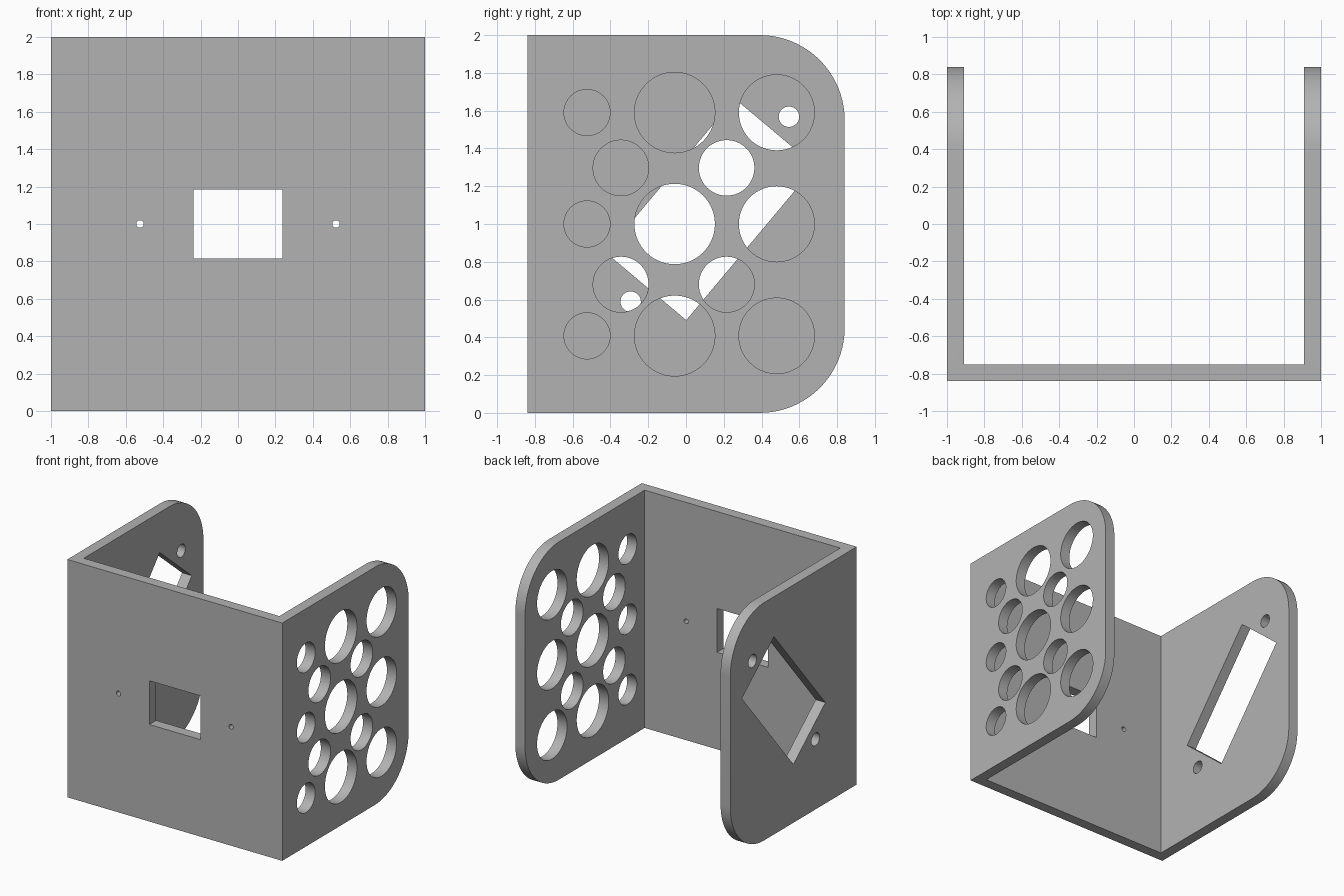
import bpy, bmesh, math
from mathutils import Matrix

if "Cube" in bpy.data.objects:
    bpy.data.objects.remove(bpy.data.objects["Cube"], do_unlink=True)

HALF_DEPTH = 0.84
WALL = 0.09

grey = bpy.data.materials.new("plain grey")
grey.use_nodes = True
grey.diffuse_color = (0.45, 0.45, 0.45, 1)
grey.node_tree.nodes["Principled BSDF"].inputs["Base Color"].default_value = grey.diffuse_color


def new_object(name, bm):
    mesh = bpy.data.meshes.new(name)
    bm.to_mesh(mesh)
    bm.free()
    mesh.materials.append(grey)
    obj = bpy.data.objects.new(name, mesh)
    bpy.context.collection.objects.link(obj)
    return obj


def box(name, centre, size, tilt=0):
    bm = bmesh.new()
    matrix = Matrix.Translation(centre) @ Matrix.Rotation(tilt, 4, "X") @ Matrix.Diagonal((*size, 1))
    bmesh.ops.create_cube(bm, size=1, matrix=matrix)
    return new_object(name, bm)


def drill(name, centre, radius, axis):
    # Cylinder lying along x or y, long enough to pass through one wall
    bm = bmesh.new()
    turn = Matrix.Rotation(math.pi / 2, 4, "Y" if axis == "X" else "X")
    bmesh.ops.create_cone(bm, cap_ends=True, segments=64, radius1=radius, radius2=radius,
                          depth=0.4, matrix=Matrix.Translation(centre) @ turn)
    return new_object(name, bm)


def cut(target, cutter):
    cutter.hide_render = True
    mod = target.modifiers.new("cut", "BOOLEAN")
    mod.operation = "DIFFERENCE"
    mod.solver = "EXACT"
    mod.object = cutter
    bpy.context.view_layer.objects.active = target
    bpy.ops.object.modifier_apply(modifier=mod.name)
    bpy.data.objects.remove(cutter, do_unlink=True)


# Solid block with the two rear horizontal edges rounded
bm = bmesh.new()
bmesh.ops.create_cube(bm, size=1, matrix=Matrix.Translation((0, 0, 1)) @ Matrix.Diagonal((2, 2 * HALF_DEPTH, 2, 1)))
rear = [e for e in bm.edges if all(v.co.y > 0 for v in e.verts)
        and abs(e.verts[0].co.z - e.verts[1].co.z) < 0.01]
bmesh.ops.bevel(bm, geom=rear, offset=0.45, segments=20, profile=0.5, affect="EDGES")
bracket = new_object("bracket", bm)

# Hollow out to leave a front wall and two side walls
cut(bracket, box("hollow", (0, WALL + 0.5, 1), (2 - 2 * WALL, 2 * HALF_DEPTH + 1, 3)))

# Front wall: window and two screw holes
cut(bracket, box("window", (0, -HALF_DEPTH, 1), (0.474, 0.4, 0.368)))
for side in (-1, 1):
    cut(bracket, drill("screw_hole", (side * 0.524, -HALF_DEPTH, 1), 0.02, "Y"))

# Left wall: columns of round holes (y, radius, heights)
outer_rows = (0.408, 1, 1.59)
inner_rows = (0.68, 1.297)
for y, radius, rows in ((-0.524, 0.122, outer_rows), (-0.345, 0.147, inner_rows),
                        (-0.06, 0.213, outer_rows), (0.215, 0.147, inner_rows),
                        (0.48, 0.2, outer_rows)):
    for z in rows:
        cut(bracket, drill("round_hole", (1, y, z), radius, "X"))

# Right wall: tilted slot with a hole beyond each end
tilt = math.radians(50)
cut(bracket, box("slot", (-1, 0.13, 1.077), (0.4, 1.063, 0.556), tilt))
for y, z in ((0.545, 1.568), (-0.293, 0.589)):
    cut(bracket, drill("mount_hole", (-1, y, z), 0.054, "X"))

# Smooth curved walls, sharp corners
bpy.ops.object.select_all(action="DESELECT")
bracket.select_set(True)
bpy.context.view_layer.objects.active = bracket
bpy.ops.object.shade_smooth_by_angle(angle=math.radians(30))
